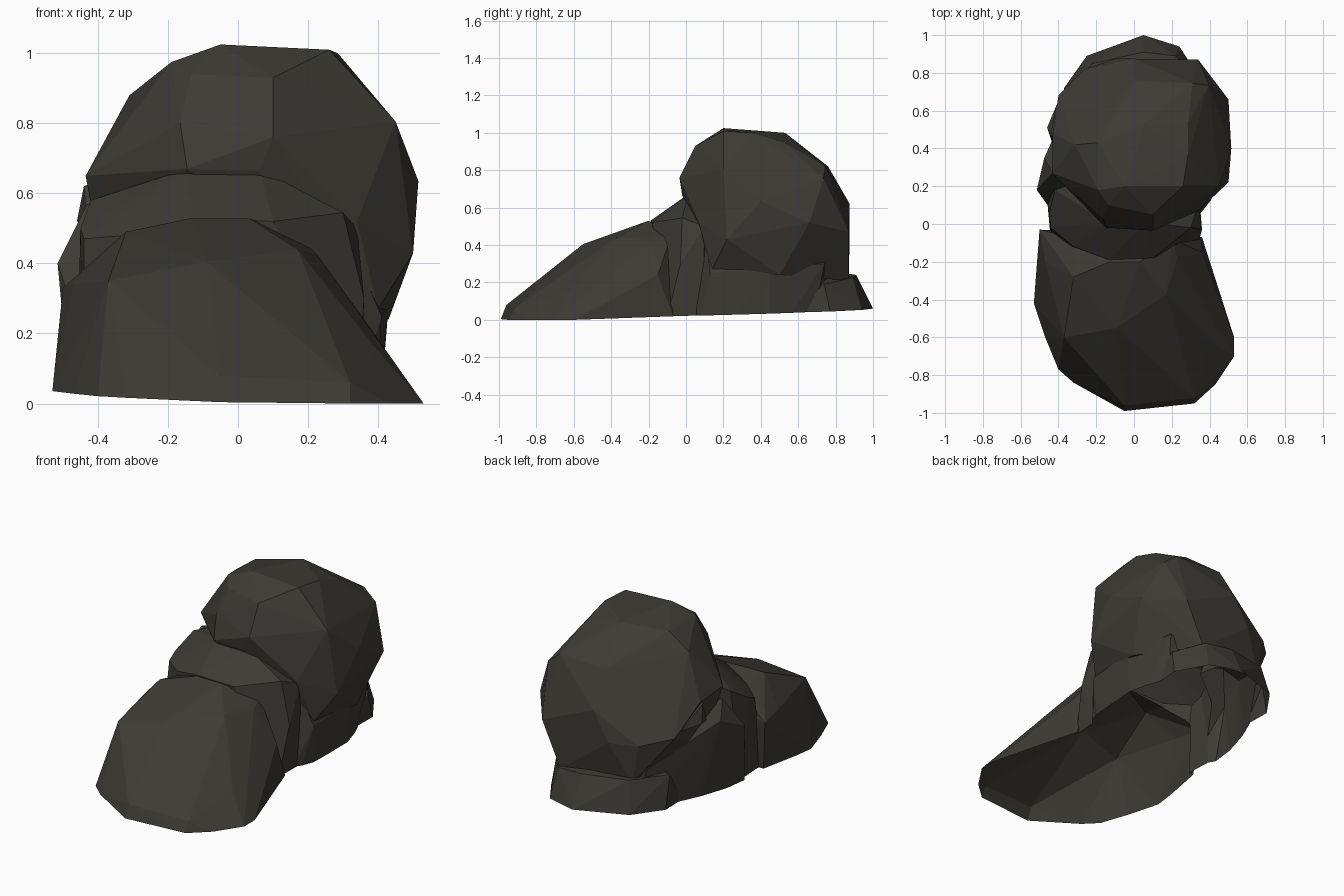
import bpy, bmesh

stone = bpy.data.materials.new("dark stone")
stone.diffuse_color = (0.046, 0.043, 0.035, 1)


def boulder(name, points):
    """Flat-faced boulder: the convex hull of a few corner points."""
    bm = bmesh.new()
    for p in points:
        bm.verts.new(p)
    out = bmesh.ops.convex_hull(bm, input=bm.verts)
    loose = {g for g in out["geom_interior"] + out["geom_unused"]
             if isinstance(g, bmesh.types.BMVert)}
    bmesh.ops.delete(bm, geom=list(loose), context="VERTS")
    bmesh.ops.recalc_face_normals(bm, faces=bm.faces)
    mesh = bpy.data.meshes.new(name)
    bm.to_mesh(mesh)
    bm.free()
    mesh.materials.append(stone)
    ob = bpy.data.objects.new(name, mesh)
    bpy.context.collection.objects.link(ob)
    return ob


def base(outline, depth):
    """Foot outline on the tilted ground plane, carried below it for trimming."""
    feet = [(x, y, 0.032 - 0.03 * x + 0.03 * y) for x, y in outline]
    return feet + [(x * 0.99, y * 0.99, -depth) for x, y in outline]


# long front boulder sloping down to the toe
slope = boulder("front_slope", base([
    (-0.47, -0.06), (-0.49, -0.18), (-0.53, -0.42), (-0.47, -0.6),
    (-0.40, -0.77), (-0.32, -0.84), (-0.05, -0.99), (0.32, -0.95),
    (0.43, -0.85), (0.53, -0.7), (0.53, -0.6), (0.36, -0.07)], 0.10) + [
    (-0.05, -0.96, 0.08), (0.32, -0.92, 0.06), (0.40, -0.62, 0.15),
    (-0.37, -0.60, 0.35), (-0.09, -0.55, 0.405), (-0.32, -0.28, 0.49),
    (-0.13, -0.2, 0.53), (0.03, -0.2, 0.53), (0.17, -0.37, 0.44),
    (0.36, -0.15, 0.24), (0.23, -0.18, 0.42), (-0.47, -0.2, 0.34),
    (-0.5, -0.03, 0.33), (-0.3, -0.08, 0.45), (0.2, -0.08, 0.45)])

# collar wedged between the two boulders
collar = boulder("middle_collar", base([
    (-0.44, -0.09), (-0.46, 0.13), (0.34, -0.1), (0.35, 0.09)], 0.12) + [
    (-0.44, -0.02, 0.47), (-0.32, -0.12, 0.48), (-0.13, -0.19, 0.53),
    (0.1, -0.18, 0.52), (-0.145, 0.01, 0.67), (0.06, 0.01, 0.67),
    (0.30, -0.02, 0.545), (0.36, -0.03, 0.30), (0.34, 0.1, 0.5),
    (-0.42, 0.18, 0.58), (-0.25, 0.24, 0.64), (-0.45, 0.05, 0.5)])

# lower body that carries the head boulder
body = boulder("lower_body", base([
    (0.34, 0.04), (0.39, 0.16), (0.40, 0.45), (0.31, 0.66), (-0.27, 0.8),
    (-0.40, 0.5), (-0.45, 0.33), (-0.47, 0.12), (-0.40, 0.02)], 0.14) + [
    (0.41, 0.13, 0.25), (0.43, 0.45, 0.28), (0.35, 0.74, 0.3),
    (-0.28, 0.78, 0.3), (-0.42, 0.47, 0.35), (-0.515, 0.18, 0.40),
    (-0.475, 0.35, 0.48), (-0.43, 0.27, 0.57), (0.3, 0.1, 0.5),
    (0.2, 0.6, 0.55), (-0.2, 0.5, 0.58)])

# big rounded head boulder
head = boulder("head_boulder", [
    (-0.05, 0.2, 1.025), (0.26, 0.2, 1.01), (0.285, 0.36, 1.0),
    (-0.19, 0.18, 0.975), (-0.19, 0.43, 0.97), (-0.31, 0.42, 0.88),
    (0.06, 0.53, 1.0), (0.285, 0.53, 0.945),
    (0.1, -0.035, 0.76), (0.1, 0.05, 0.93), (-0.145, -0.02, 0.67),
    (-0.165, 0.03, 0.8), (0.06, -0.02, 0.665), (-0.135, 0.1, 0.94),
    (0.45, 0.2, 0.805), (0.31, 0.745, 0.82), (0.395, 0.735, 0.755),
    (0.515, 0.4, 0.635), (0.5, 0.22, 0.43), (0.5, 0.66, 0.52),
    (0.34, 0.07, 0.52), (0.34, 0.87, 0.47), (0.0, 0.875, 0.62),
    (-0.1, 0.875, 0.45), (-0.26, 0.82, 0.45), (-0.40, 0.68, 0.48),
    (-0.435, 0.27, 0.65), (-0.43, 0.48, 0.63), (0.01, 0.76, 0.82),
    (0.40, 0.14, 0.27), (0.43, 0.5, 0.24), (0.22, 0.87, 0.21),
    (-0.22, 0.82, 0.22), (-0.37, 0.4, 0.3)])

# small side knob and low ledge at the back
knob = boulder("side_knob", [
    (-0.44, 0.47, 0.62), (-0.46, 0.51, 0.52), (-0.41, 0.63, 0.51),
    (-0.43, 0.42, 0.5), (-0.21, 0.6, 0.61), (-0.23, 0.5, 0.41),
    (-0.2, 0.42, 0.73)])
ledge = boulder("back_ledge", base([
    (0.05, 1.0), (0.24, 0.94), (-0.25, 0.89), (-0.37, 0.72),
    (0.35, 0.77), (0.34, 0.55), (-0.36, 0.55)], 0.16) + [
    (0.05, 0.91, 0.24), (0.22, 0.89, 0.225), (-0.22, 0.85, 0.25),
    (0.34, 0.74, 0.19), (-0.37, 0.68, 0.26), (0.0, 0.6, 0.27)])

# fuse everything into one rock
bpy.context.view_layer.objects.active = slope
for part in (collar, body, head, knob, ledge):
    mod = slope.modifiers.new("join", "BOOLEAN")
    mod.operation = "UNION"
    mod.solver = "EXACT"
    mod.object = part
    bpy.ops.object.modifier_apply(modifier=mod.name)
    bpy.data.objects.remove(part)
slope.name = "rock"

# trim along the tilted ground and leave the underside open
bm = bmesh.new()
bm.from_mesh(slope.data)
bmesh.ops.bisect_plane(bm, geom=bm.verts[:] + bm.edges[:] + bm.faces[:],
                       dist=1e-5, plane_co=(0, 0, 0.032),
                       plane_no=(0.03, -0.03, 1), clear_inner=True)
for v in bm.verts:
    v.co.z = max(v.co.z, 0)
bm.to_mesh(slope.data)
bm.free()
